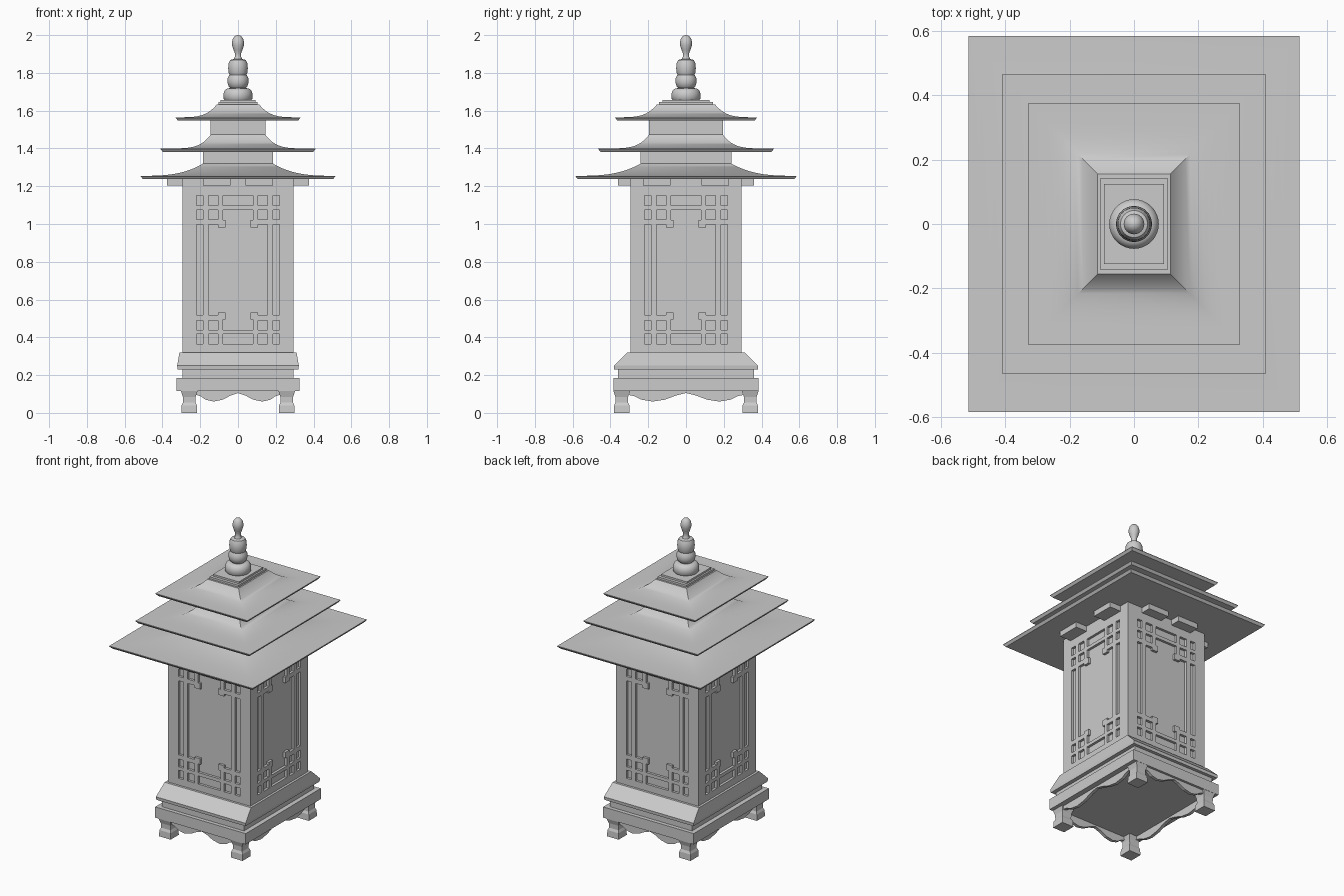
import bpy
import bmesh
import math
from mathutils import Matrix, Vector

cube = bpy.data.objects.get("Cube")
if cube:
    bpy.data.objects.remove(cube, do_unlink=True)

stone = bpy.data.materials.new("grey_stone")
stone.use_nodes = True
GREY = (0.6, 0.6, 0.6, 1)
stone.diffuse_color = GREY
stone.node_tree.nodes["Principled BSDF"].inputs["Base Color"].default_value = GREY


def finish(name, bm, smooth=False):
    bmesh.ops.recalc_face_normals(bm, faces=bm.faces)
    mesh = bpy.data.meshes.new(name)
    bm.to_mesh(mesh)
    bm.free()
    mesh.materials.append(stone)
    obj = bpy.data.objects.new(name, mesh)
    bpy.context.collection.objects.link(obj)
    if smooth:
        bpy.ops.object.select_all(action='DESELECT')
        obj.select_set(True)
        bpy.context.view_layer.objects.active = obj
        bpy.ops.object.shade_smooth_by_angle(angle=math.radians(35))
    return obj


def loft(name, rings, smooth=False):
    """Skin a stack of point loops and cap both ends."""
    bm = bmesh.new()
    loops = [[bm.verts.new(p) for p in ring] for ring in rings]
    for low, high in zip(loops, loops[1:]):
        for i in range(len(low)):
            j = (i + 1) % len(low)
            bm.faces.new((low[i], low[j], high[j], high[i]))
    bm.faces.new(loops[0])
    bm.faces.new(loops[-1])
    return finish(name, bm, smooth)


def rect(hx, hy, z, cx=0, cy=0):
    return [(cx + sx * hx, cy + sy * hy, z)
            for sx, sy in ((-1, -1), (1, -1), (1, 1), (-1, 1))]


def circle(r, z, n=32):
    return [(r * math.cos(math.tau * i / n), r * math.sin(math.tau * i / n), z)
            for i in range(n)]


def box(name, hx, hy, z0, z1, cx=0, cy=0):
    return loft(name, [rect(hx, hy, z0, cx, cy), rect(hx, hy, z1, cx, cy)])


# Plinth: lower slab, recessed band, sloped upper moulding
box("plinth_slab", 0.325, 0.385, 0.115, 0.185)
box("plinth_band", 0.295, 0.36, 0.185, 0.23)
loft("plinth_moulding", [rect(0.32, 0.38, 0.23), rect(0.322, 0.382, 0.25),
                         rect(0.31, 0.31, 0.32)])

# Four waisted feet
LEG = [(0.042, 0), (0.04, 0.04), (0.033, 0.055), (0.034, 0.085), (0.044, 0.116)]
for sx in (-1, 1):
    for sy in (-1, 1):
        loft("foot", [rect(h, h, z, sx * 0.258, sy * 0.34) for h, z in LEG])

# Scalloped aprons between the feet
WAVE = [(0, 0.105), (0.18, 0.092), (0.38, 0.07), (0.6, 0.06),
        (0.8, 0.07), (0.92, 0.088), (1.1, 0.1)]


def apron(name, half, offset, angle):
    lower = [(-u, z) for u, z in reversed(WAVE[1:])] + WAVE
    outline = lower + [(1.1, 0.117), (-1.1, 0.117)]
    turn = Matrix.Rotation(angle, 4, 'Z')
    loft(name, [[turn @ Vector((u * half, y, z)) for u, z in outline]
                for y in (-offset, -offset + 0.02)])


for k in range(4):
    half, offset = ((0.215, 0.37), (0.295, 0.29))[k % 2]
    apron("apron", half, offset, k * math.pi / 2)

# Lantern body: each side is a grid whose window cells are pushed inward
HALF, MID, DEPTH = 0.295, 0.757, 0.016
BOTTOM, TOP = 0.32, 1.245
# Windows as (x0, x1, h0, h1), mirrored across both centre lines
WINDOWS = [(0.185, 0.22, 0.34, 0.393), (0.105, 0.155, 0.34, 0.393),
           (0, 0.08, 0.34, 0.393),
           (0.185, 0.22, 0.268, 0.318), (0.105, 0.155, 0.268, 0.318),
           (0.185, 0.22, 0, 0.24),
           (0, 0.155, 0, 0.24), (0, 0.08, 0, 0.318)]
HOOK = (0.065, 0.105, 0.225, 0.263)


def inside(r, x, h):
    return r[0] < x < r[1] and r[2] < h < r[3]


def is_window(x, h):
    x, h = abs(x), abs(h)
    return any(inside(w, x, h) for w in WINDOWS) and not inside(HOOK, x, h)


xs, hs = {HALF}, set()
for r in WINDOWS + [HOOK]:
    xs.update(r[:2])
    hs.update(r[2:])
xs = sorted({s * x for x in xs for s in (-1, 1)})
zs = sorted({MID + s * h for h in hs for s in (-1, 1)} | {BOTTOM, TOP})

bm = bmesh.new()
for k in range(4):
    turn = Matrix.Rotation(k * math.pi / 2, 4, 'Z')
    grid = [[bm.verts.new(turn @ Vector((x, -HALF, z))) for x in xs] for z in zs]
    holes = []
    for i in range(len(zs) - 1):
        for j in range(len(xs) - 1):
            f = bm.faces.new((grid[i][j], grid[i][j + 1],
                              grid[i + 1][j + 1], grid[i + 1][j]))
            if is_window((xs[j] + xs[j + 1]) / 2, (zs[i] + zs[i + 1]) / 2 - MID):
                holes.append(f)
    out = bmesh.ops.extrude_face_region(bm, geom=holes)["geom"]
    bmesh.ops.delete(bm, geom=holes, context='FACES')
    moved = [v for v in out if isinstance(v, bmesh.types.BMVert)]
    bmesh.ops.translate(bm, verts=moved, vec=turn @ Vector((0, DEPTH, 0)))
bmesh.ops.remove_doubles(bm, verts=bm.verts, dist=0.0001)
bmesh.ops.dissolve_limit(bm, angle_limit=0.01, verts=bm.verts, edges=bm.edges)
finish("lantern_body", bm)

# Bracket blocks carrying the lowest roof
for s in (-1, 1):
    for t in (-1, 1):
        box("front_back_bracket", 0.073, 0.05, 1.203, 1.246, t * 0.112, s * 0.31)
        box("side_bracket", 0.055, 0.073, 1.203, 1.246, s * 0.32, t * 0.155)


def roof(name, eave, neck, z_eave, z_neck, z_top, power, steps=14):
    """Flat-bottomed eave sweeping up to a straight neck."""
    rings = [rect(eave[0] - 0.012, eave[1] - 0.012, z_eave - 0.018),
             rect(eave[0], eave[1], z_eave - 0.003)]
    for i in range(steps + 1):
        t = (1 - i / steps) ** 1.5
        hx, hy = (n + (e - n) * t for e, n in zip(eave, neck))
        rings.append(rect(hx, hy, z_eave + (z_neck - z_eave) * (1 - t) ** power))
    if z_top > z_neck:
        rings.append(rect(neck[0], neck[1], z_top))
    loft(name, rings, smooth=True)


# Three stacked roofs
roof("lower_roof", (0.515, 0.585), (0.185, 0.24), 1.255, 1.32, 1.39, 3)
roof("middle_roof", (0.41, 0.465), (0.145, 0.195), 1.4, 1.473, 1.555, 5)
roof("upper_roof", (0.33, 0.375), (0.113, 0.155), 1.565, 1.632, 1.632, 4)

# Stepped cap under the finial
box("cap_step_lower", 0.104, 0.143, 1.63, 1.645)
box("cap_step_upper", 0.093, 0.124, 1.645, 1.657)

# Turned finial
FINIAL = [(0.07, 1.655), (0.077, 1.665), (0.077, 1.69), (0.07, 1.708), (0.058, 1.717),
          (0.04, 1.72), (0.05, 1.73), (0.056, 1.75), (0.055, 1.772), (0.045, 1.79),
          (0.049, 1.8), (0.052, 1.825), (0.05, 1.85), (0.042, 1.868), (0.022, 1.873),
          (0.017, 1.885), (0.017, 1.905), (0.024, 1.922), (0.031, 1.945), (0.032, 1.962),
          (0.027, 1.982), (0.016, 1.996), (0.004, 2.0)]
loft("finial", [circle(r, z) for r, z in FINIAL], smooth=True)
